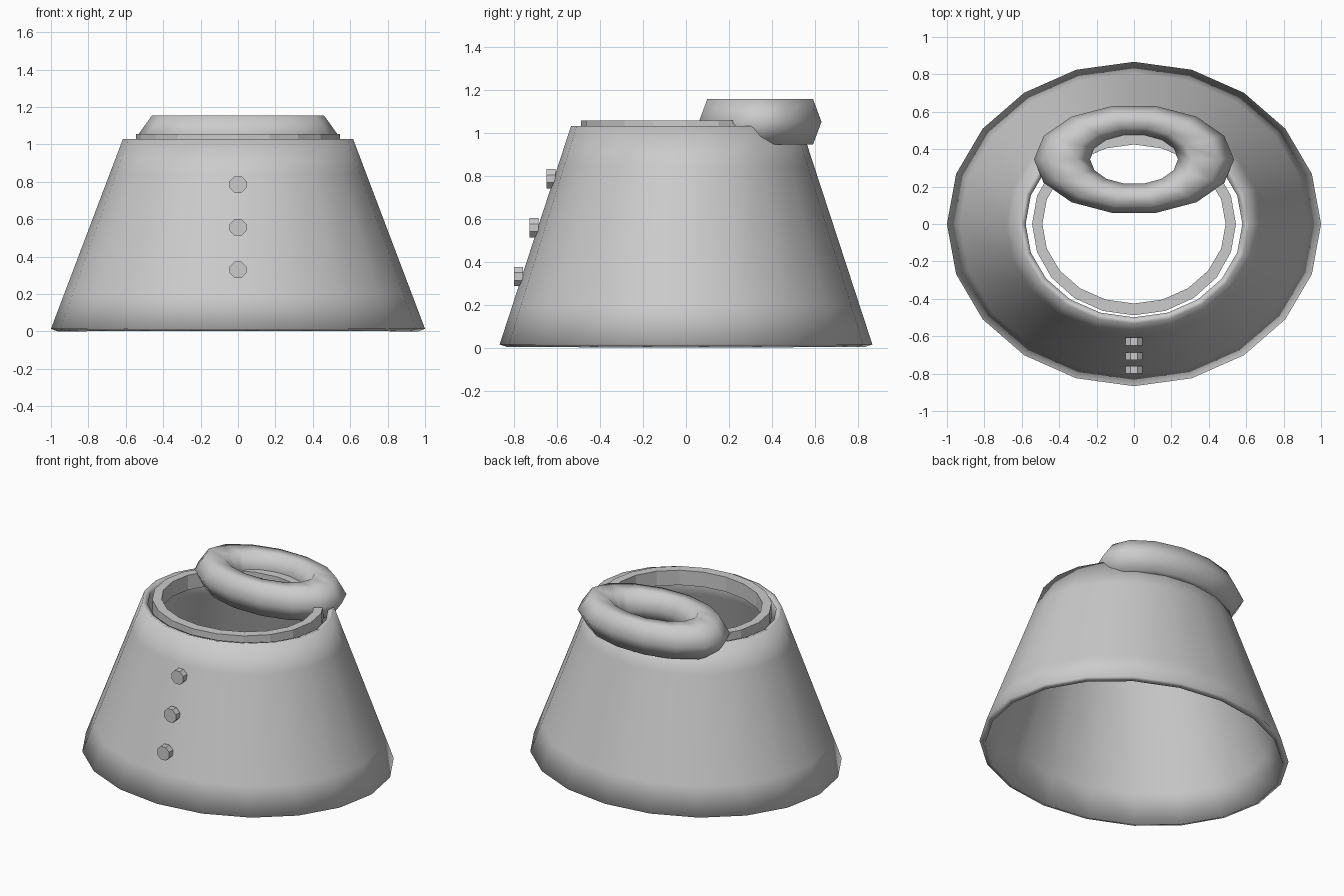
import bpy
import bmesh
from math import sin, cos, pi, radians
from mathutils import Matrix

if "Cube" in bpy.data.objects:
    bpy.data.objects.remove(bpy.data.objects["Cube"], do_unlink=True)

GREY = (0.6, 0.6, 0.6, 1.0)
cloth = bpy.data.materials.new("light_grey")
cloth.use_nodes = True
cloth.diffuse_color = GREY
cloth.node_tree.nodes["Principled BSDF"].inputs["Base Color"].default_value = GREY


def finish(bm, name, smooth=False):
    """Turn a bmesh into a named object with the shared material."""
    bmesh.ops.recalc_face_normals(bm, faces=bm.faces)
    for face in bm.faces:
        face.smooth = smooth
    mesh = bpy.data.meshes.new(name)
    bm.to_mesh(mesh)
    bm.free()
    mesh.materials.append(cloth)
    obj = bpy.data.objects.new(name, mesh)
    bpy.context.collection.objects.link(obj)
    return obj


def loft(rings, sides, closed=False):
    """Bridge stacked ellipses given as (x radius, y radius, z)."""
    bm = bmesh.new()
    loops = []
    for rx, ry, z in rings:
        angles = [2 * pi * i / sides for i in range(sides)]
        loops.append([bm.verts.new((rx * cos(a), ry * sin(a), z)) for a in angles])
    if closed:
        loops.append(loops[0])
    for low, high in zip(loops, loops[1:]):
        for i in range(sides):
            j = (i + 1) % sides
            bm.faces.new((low[i], low[j], high[j], high[i]))
    return bm


# Flared hollow body with a thin wall
body_rings = []
for t in (0, 0.18, 0.82, 1):
    body_rings.append((1 - 0.385 * t, 0.867 - 0.332 * t, 0.014 + 1.016 * t))
body = finish(loft(body_rings, 20), "cape_body", smooth=True)
wall = body.modifiers.new("wall", "SOLIDIFY")
wall.thickness = 0.038
wall.offset = -1

# Loose square-section collar inside the neck opening
collar_rings = [(0.545, 0.488, 0.955), (0.545, 0.488, 1.055),
                (0.49, 0.425, 1.055), (0.49, 0.425, 0.955)]
finish(loft(collar_rings, 20, closed=True), "collar", smooth=False)

# Rolled hood resting on the back of the neck
hood_rings = []
for k in range(6):
    a = k * pi / 3
    hood_rings.append((0.385 + 0.15 * cos(a), 0.2125 + 0.08 * cos(a), 0.121 * sin(a)))
hood = finish(loft(hood_rings, 14, closed=True), "rolled_hood", smooth=True)
hood.location = (0, 0.345, 1.05)

# Row of buttons down the front
for n, (y, z) in enumerate([(-0.628, 0.785), (-0.707, 0.557), (-0.779, 0.33)]):
    bm = bmesh.new()
    bmesh.ops.create_cone(
        bm, cap_ends=True, segments=8, radius1=0.048, radius2=0.048, depth=0.042,
        matrix=Matrix.Rotation(radians(90), 4, "X") @ Matrix.Rotation(pi / 8, 4, "Z"))
    # Keep a flat facet uppermost
    top = max(v.co.z for v in bm.verts)
    if sum(abs(v.co.z - top) < 1e-4 for v in bm.verts) < 4:
        bmesh.ops.rotate(bm, verts=bm.verts, matrix=Matrix.Rotation(pi / 8, 3, "Y"))
    button = finish(bm, "button_%d" % (n + 1))
    button.location = (0, y, z)
